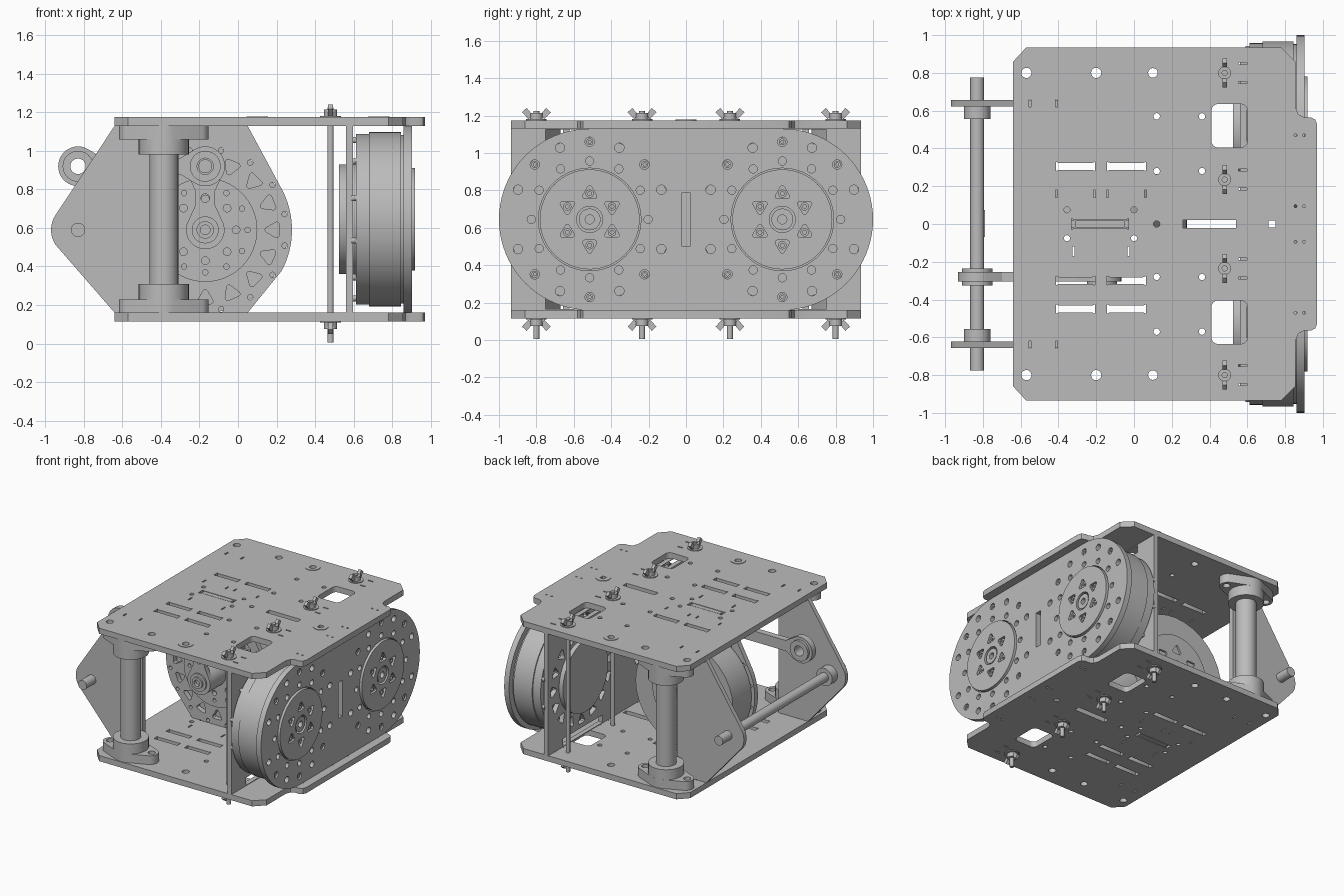
import bpy, bmesh
from math import sin, cos, radians, hypot, atan2
from mathutils import Matrix

if "Cube" in bpy.data.objects:
    bpy.data.objects.remove(bpy.data.objects["Cube"], do_unlink=True)

grey = bpy.data.materials.new("plain grey")
grey.use_nodes = True
grey.diffuse_color = (0.5, 0.5, 0.5, 1)
grey.node_tree.nodes["Principled BSDF"].inputs["Base Color"].default_value = (0.5, 0.5, 0.5, 1)

# Extrusion frames: profile (u, v) and depth w mapped to world axes
FRAMES = {
    "z": Matrix(((1, 0, 0), (0, 1, 0), (0, 0, 1))),
    "x": Matrix(((0, 0, 1), (1, 0, 0), (0, 1, 0))),
    "y": Matrix(((1, 0, 0), (0, 0, -1), (0, 1, 0))),
}


def prism(name, axis, loops, a, b):
    """Extrude an outline (first loop) with holes (other loops) from a to b along an axis."""
    curve = bpy.data.curves.new(name, "CURVE")
    curve.dimensions = "2D"
    curve.fill_mode = "BOTH"
    curve.extrude = abs(b - a) / 2
    for loop in loops:
        spline = curve.splines.new("POLY")
        spline.points.add(len(loop) - 1)
        spline.use_cyclic_u = True
        for point, (u, v) in zip(spline.points, loop):
            point.co = (u, v, 0, 1)
    temp = bpy.data.objects.new(name + "_profile", curve)
    mesh = bpy.data.meshes.new_from_object(temp)
    bpy.data.objects.remove(temp)
    mid = (a + b) / 2 * (-1 if axis == "y" else 1)
    mesh.transform(FRAMES[axis].to_4x4() @ Matrix.Translation((0, 0, mid)))
    bm = bmesh.new()
    bm.from_mesh(mesh)
    bmesh.ops.remove_doubles(bm, verts=bm.verts, dist=0.0001)
    bmesh.ops.recalc_face_normals(bm, faces=bm.faces)
    for face in bm.faces:
        face.smooth = True
        face.material_index = 0
    bm.to_mesh(mesh)
    bm.free()
    mesh.materials.clear()
    mesh.materials.append(grey)
    mesh.set_sharp_from_angle(angle=radians(30))
    obj = bpy.data.objects.new(name, mesh)
    bpy.context.collection.objects.link(obj)
    return obj


def arc(u, v, r, start, end, n=24):
    steps = [radians(start + (end - start) * i / n) for i in range(n + 1)]
    return [(u + r * cos(t), v + r * sin(t)) for t in steps]


def circle(u, v, r, n=32):
    return arc(u, v, r, 0, 360, n)[:-1]


def ring(u, v, radius, r, count, start=0):
    return [circle(x, y, r, 16) for x, y in arc(u, v, radius, start, start + 360, count)[:-1]]


def rect(u, v, w, h):
    return [(u - w / 2, v - h / 2), (u + w / 2, v - h / 2), (u + w / 2, v + h / 2), (u - w / 2, v + h / 2)]


def rounded(u, v, w, h, r):
    out = []
    for i, (sx, sy) in enumerate(((1, 1), (-1, 1), (-1, -1), (1, -1))):
        out += arc(u + sx * (w / 2 - r), v + sy * (h / 2 - r), r, 90 * i, 90 * i + 90, 6)
    return out


def dogbone(u, v, w, h):
    half = [(w / 2, h / 2 + .006), (w / 2 - .015, h / 2), (.015 - w / 2, h / 2), (-w / 2, h / 2 + .006)]
    return [(u + x, v + y) for x, y in half] + [(u + x, v - y) for x, y in reversed(half)]


def triangles(u, v, radius, size, count, inward=1, start=0):
    """Rounded triangular openings arranged in a ring."""
    out = []
    for i in range(count):
        t = start + 360 * i / count
        cu, cv = arc(u, v, radius, t, t, 1)[0]
        loop = []
        for k in (0, 120, 240):
            a = t + k + (180 if inward else 0)
            pu, pv = arc(cu, cv, size, a, a, 1)[0]
            loop += arc(pu, pv, size * .4, a - 60, a + 60, 4)
        out.append(loop)
    return out


def link(p, q, r, w):
    """Two round eyes joined by a narrower bar."""
    length, a = hypot(q[0] - p[0], q[1] - p[1]), atan2(q[1] - p[1], q[0] - p[0])
    pts = arc(0, 0, r, 60, 300) + [(.13, -w), (length - .13, -w)]
    pts += arc(length, 0, r, -120, 120) + [(length - .13, w), (.13, w)]
    return [(p[0] + x * cos(a) - y * sin(a), p[1] + x * sin(a) + y * cos(a)) for x, y in pts]


def cylinder(name, axis, u, v, r, a, b, bore=0):
    return prism(name, axis, [circle(u, v, r)] + ([circle(u, v, bore)] if bore else []), a, b)


LOW, HIGH = .16, 1.13
ROD_X, ROD_YS = .48, (-.8, -.235, .235, .8)

# Top and bottom deck plates with their slots and holes
edge = [(-.64, .86), (-.57, .935), (.78, .935), (.855, .86), (.855, .62),
        (.87, .58), (.9, .565), (.935, .565), (.96, .552), (.97, .525)]
deck = [edge + [(x, -y) for x, y in reversed(edge)]]
for s in (-1, 1):
    deck += [circle(x, s * .8, .027, 20) for x in (-.57, -.2, .1)]
    deck += [circle(x, s * y, .017, 16) for x in (.12, .36) for y in (.28, .57)]
    deck += [circle(x, s * .075, .016, 16) for x in (-.355, 0)]
    deck += [rounded(.505, s * .52, .19, .23, .035)]
    deck += [rect(x, s * .64, .012, .04) for x in (-.55, -.41)]
    deck += [circle(x, s * y, .008, 8) for x in (.855, .9) for y in (.095, .47)]
deck += [dogbone(x, y, .205, .036) for x in (-.31, -.04) for y in (.305, -.3, -.45)]
deck += [rect(x, .16, .01, .04) for x in (-.41, -.21, -.14, .06)]
deck += [rect(x, -.145, .01, .05) for x in (-.32, -.03)]
deck += [rect(.575, y + d, .045, .01) for y in ROD_YS for d in (-.05, .05)]
deck += [dogbone(-.18, 0, .3, .045), rect(.4, 0, .28, .044), rect(.73, 0, .036, .036),
         circle(.12, 0, .017, 16)]
prism("top_deck", "z", deck, HIGH, 1.175)
prism("bottom_deck", "z", deck, .115, LOW)
for s in (-1, 1):
    cylinder("deck_bushing", "z", .1, s * .8, .055, 1.175, 1.179, .025)
prism("front_bushing", "z", [circle(.73, 0, .055), rect(.73, 0, .036, .036)], 1.175, 1.179)

# Tie rods with washers and wing nuts
for y in ROD_YS:
    cylinder("tie_rod", "z", ROD_X, y, .016, .005, 1.225)
    for base, d in ((1.175, 1), (.115, -1)):
        cylinder("washer", "z", ROD_X, y, .055, base, base + d * .006)
        cylinder("wing_nut_body", "z", ROD_X, y, .034, base, base + d * .04)
        for s in (-1, 1):
            wing = [(.022, .03), (.052, .066), (.077, .043), (.042, .006)]
            prism("wing", "x", [[(y + s * u, base + d * v) for u, v in wing]], ROD_X - .012, ROD_X + .012)

# Corner pillars with lozenge flanges
for s in (-1, 1):
    px, py = -.385, s * .8
    cylinder("pillar", "z", px, py, .075, LOW, HIGH)
    flange = (arc(px, py, .13, 62, 118, 8) + arc(px - .17, py, .063, 118, 242, 12)
              + arc(px, py, .13, 242, 298, 8) + arc(px + .17, py, .063, -62, 62, 12))
    for z, d in ((LOW, 1), (HIGH, -1)):
        prism("pillar_flange", "z", [flange, circle(px - .185, py, .027, 20), circle(px + .185, py, .027, 20)],
              z, z + d * .07)
        cylinder("pillar_hub", "z", px, py, .13, z + d * .07, z + d * .15)

# Pointed side plates, cross shaft and collars
side = [(-.64, LOW), (-.38, LOW), (-.38, HIGH), (-.64, HIGH)] + arc(-.83, .59, .14, 146, 214, 12)
for s in (-1, 1):
    prism("side_plate", "y", [side], s * .64 - .017, s * .64 + .017)
    cylinder("shaft_collar", "y", -.83, .59, .07, s * .555, s * .623)
cylinder("cross_shaft", "y", -.83, .59, .037, -.775, .775)
prism("shaft_key", "y", [rect(-.803, .59, .03, .03)], -.07, .075)

# Central motor on its mounting plate
mx, mz = -.17, .59
mount = ([(mx - .22, LOW), (mx + .22, LOW)] + arc(mx, mz, .45, -28, 28)
         + [(mx + .22, HIGH), (mx - .22, HIGH)] + arc(mx, mz, .45, 152, 208))
vents = triangles(mx, mz, .355, .032, 16)
prism("motor_mount", "y", [mount] + vents + ring(mx, mz, .42, .014, 16, 11.25), -.02, .02)
for a, b in ((HIGH, 1.174), (.116, LOW)):
    prism("mount_tab", "z", [rect(mx - .01, 0, .26, .036)], a, b)
cylinder("drive_motor_body", "y", mx, mz, .43, .03, .265)
cylinder("drive_motor_seat", "y", mx, mz, .3, .015, .04)
prism("drive_motor_cap", "y", [circle(mx, mz, .27, 64)] + ring(mx, mz, .22, .014, 12)
      + ring(mx, mz, .16, .02, 8), -.055, -.02)
prism("drive_motor_face", "y", [circle(mx, mz, .27, 64), circle(mx, mz, .065)]
      + triangles(mx, mz, .15, .03, 6, 0, 30), .265, .28)

# Crank and connecting rod
cylinder("crank_hub", "y", mx, mz, .1, -.21, -.02)
prism("crank", "y", [link((mx, mz), (mx, .92), .1, .05), circle(mx, .755, .022, 16)], -.25, -.21)
for r, a, b in ((.07, -.262, -.25), (.045, -.275, -.25)):
    cylinder("crank_boss", "y", mx, mz, r, a, b, .025)
prism("connecting_rod", "y", [link((-.83, .92), (mx, .92), .103, .042), circle(-.83, .92, .041)], -.305, -.255)
cylinder("rod_bearing", "y", -.83, .92, .08, -.325, -.235, .04)
cylinder("crank_bearing", "y", mx, .92, .08, -.325, -.25, .042)
cylinder("crank_pin", "y", mx, .92, .036, -.315, -.21)

# Upright plate behind the twin motors, with arched edge openings
cz, cy = .645, .515
back = [rect(0, cz, 1.87, HIGH - LOW)]
for s in (-1, 1):
    back += triangles(s * cy, cz, .355, .032, 16)
    back += [rect(s * .5, z, .5, .06) for z in (LOW + .035, HIGH - .035)]
prism("motor_back_plate", "x", back, .56, .597)

# Round-ended face plate
face = [arc(cy, cz, .485, -90, 90, 40) + arc(-cy, cz, .485, 90, 270, 40), rect(0, cz, .05, .285)]
for s in (-1, 1):
    face += [circle(s * cy, cz, .274, 64)] + ring(s * cy, cz, .312, .022, 12)
    face += [c for i, c in enumerate(ring(s * cy, cz, .415, .025, 16)) if i % 8]
prism("face_plate", "x", face, .86, .903)

# Twin motors behind the face plate
for s in (-1, 1):
    y = s * cy
    cylinder("motor_rear_cap", "x", y, cz, .285, .525, .562)
    cylinder("motor_neck", "x", y, cz, .3, .59, .62)
    for r, a, b in ((.443, .612, .68), (.452, .68, .845), (.438, .845, .862)):
        prism("motor_body", "x", [circle(y, cz, r, 64)], a, b)
    prism("motor_output_disc", "x", [circle(y, cz, .267, 64), circle(y, cz, .07)]
          + triangles(y, cz, .138, .03, 6, 0, 30), .86, .918)
    cylinder("output_hub", "x", y, cz, .058, .86, .912, .024)
    for u, v in arc(y, cz, .138, 30, 390, 6)[:-1]:
        cylinder("output_bolt", "x", u, v, .022, .86, .908, .01)
    for i, (u, v) in enumerate(arc(y, cz, .415, 0, 360, 16)[:-1]):
        if i % 8 and i % 2 == 0:
            cylinder("face_bolt", "x", u, v, .018, .86, .895, .008)
    for u, v in arc(y, cz, .425, 15, 375, 12)[:-1]:
        cylinder("motor_spacer", "x", u, v, .016, .59, .64)
